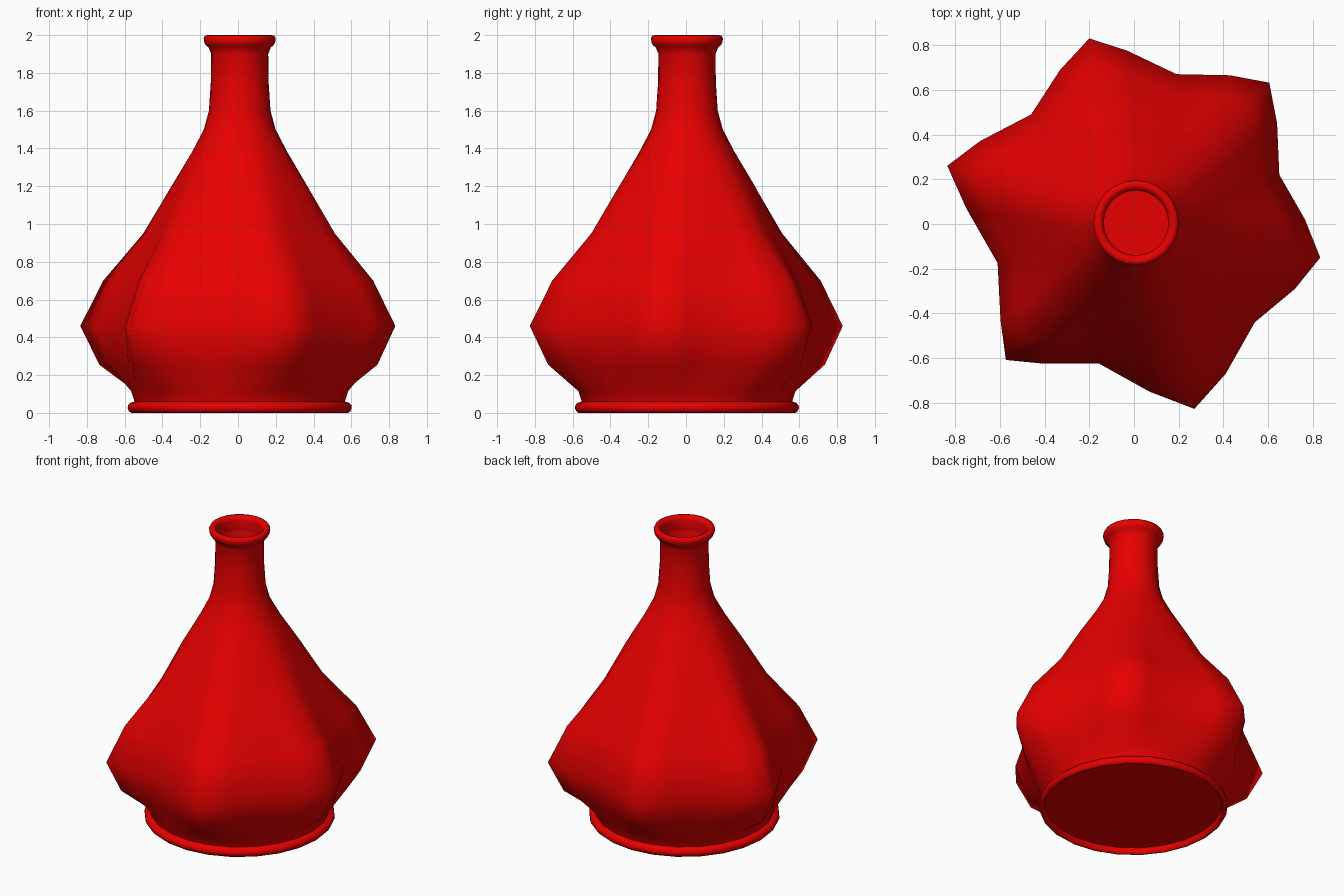
import bpy, bmesh, math

if "Cube" in bpy.data.objects:
    bpy.data.objects.remove(bpy.data.objects["Cube"])

CX, CY = 0.009, 0.005   # axis of the neck and foot

# Six-pointed belly outline at its widest level, clockwise from the back tip
STAR = [(-.20, .83), (-.03, .775), (.19, .67), (.43, .665),
        (.605, .632), (.64, .45), (.65, .22), (.765, .02),
        (.833, -.15), (.72, -.29), (.54, -.44), (.41, -.67),
        (.27, -.827), (.07, -.75), (-.155, -.625), (-.40, -.625),
        (-.573, -.608), (-.597, -.43), (-.61, -.175), (-.75, .07),
        (-.835, .26), (-.69, .37), (-.46, .49), (-.33, .69)]

# Levels: height, round radius, share of the star outline added to it
LEVELS = [(.04, .555, 0), (.015, .558, 0), (.003, .566, 0), (0, .575, 0), (.01, .587, 0),
          (.025, .593, 0), (.04, .591, 0), (.053, .58, 0), (.06, .557, 0), (.115, .567, .01),
          (.255, .175, .68), (.46, 0, 1), (.70, .075, .77), (.95, .24, .33),
          (1.2, .26, .13), (1.38, .23, .03), (1.5, .19, 0), (1.6, .163, 0),
          (1.75, .153, 0), (1.9, .151, 0), (1.935, .165, 0), (1.947, .18, 0),
          (1.96, .187, 0), (1.982, .191, 0), (1.997, .184, 0), (2.0, .168, 0),
          (1.992, .153, 0), (1.97, .145, 0), (1.9, .1505, 0)]


def ring(bm, z, r, s):
    verts = []
    for k, (x, y) in enumerate(STAR):
        a = math.radians(105 - 15 * k)
        verts.append(bm.verts.new((CX + r * math.cos(a) + s * (x - CX),
                                   CY + r * math.sin(a) + s * (y - CY), z)))
    return verts


# Flask shell: foot ring, lobed belly, neck and rolled lip, open at the top
bm = bmesh.new()
rings = [ring(bm, *level) for level in LEVELS]
n = len(STAR)
for low, high in zip(rings, rings[1:]):
    for i in range(n):
        j = (i + 1) % n
        bm.faces.new((low[j], low[i], high[i], high[j]))
bm.faces.new(rings[0])   # floor recessed inside the foot ring

mesh = bpy.data.meshes.new("flask")
bm.to_mesh(mesh)
bm.free()
flask = bpy.data.objects.new("flask", mesh)
bpy.context.collection.objects.link(flask)

red = bpy.data.materials.new("red_glaze")
red.diffuse_color = (0.8, 0.0, 0.0, 1)
red.use_nodes = True
red.node_tree.nodes["Principled BSDF"].inputs["Base Color"].default_value = red.diffuse_color
mesh.materials.append(red)

bpy.context.view_layer.objects.active = flask
flask.select_set(True)
bpy.ops.object.shade_smooth_by_angle(angle=math.radians(75))
mesh.polygons[-1].use_smooth = False   # crisp floor
